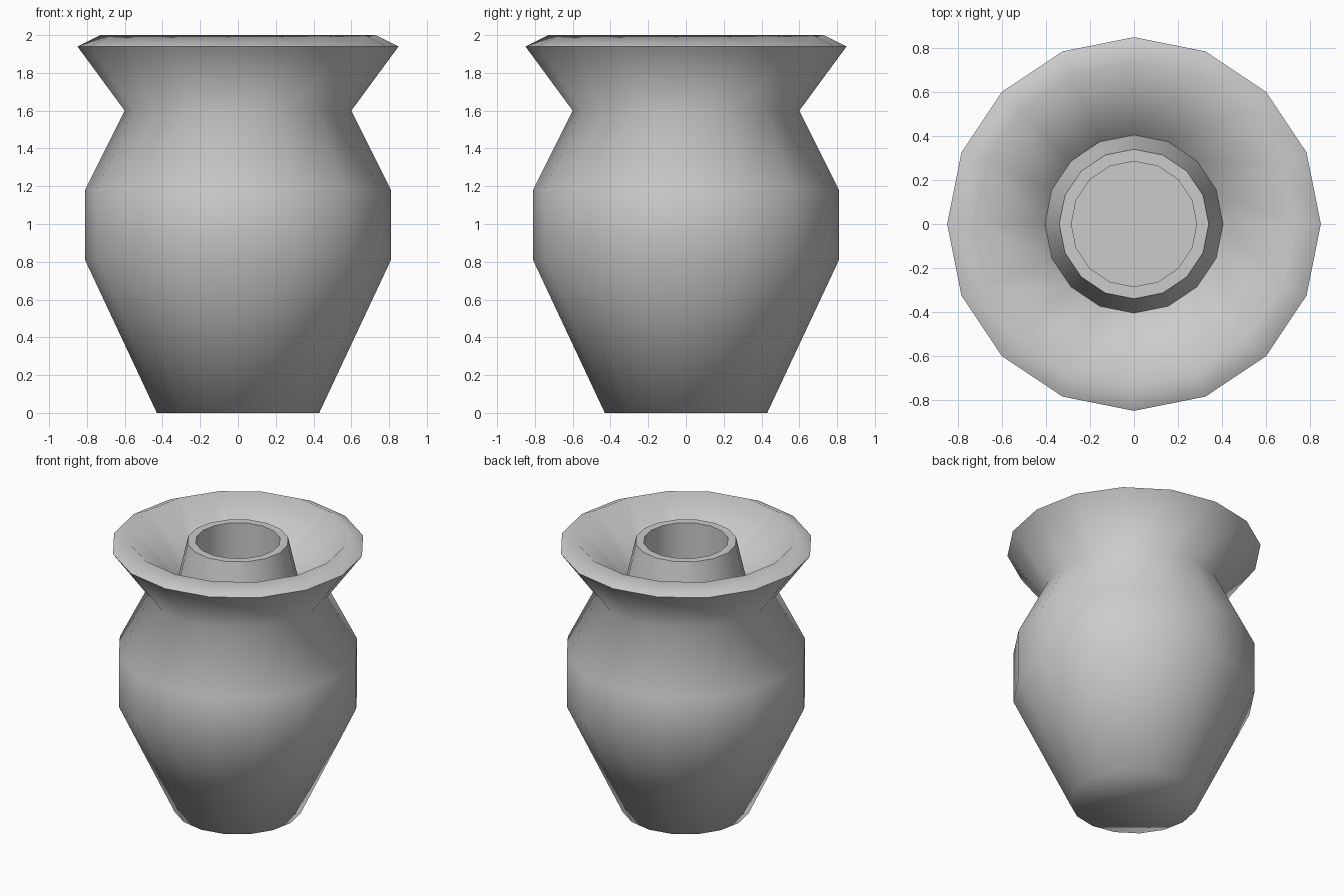
import bpy, bmesh, math

if "Cube" in bpy.data.objects:
    bpy.data.objects.remove(bpy.data.objects["Cube"])

SIDES = 16


def lathe(name, profile, sharp_angle):
    """Revolve a (radius, z) profile around z; both ends are capped flat."""
    bm = bmesh.new()
    rings = []
    for r, z in profile:
        rings.append([bm.verts.new((r * math.cos(2 * math.pi * i / SIDES),
                                    r * math.sin(2 * math.pi * i / SIDES), z))
                      for i in range(SIDES)])
    for low, high in zip(rings, rings[1:]):
        for i in range(SIDES):
            j = (i + 1) % SIDES
            bm.faces.new((low[i], low[j], high[j], high[i]))
    bm.faces.new(rings[0])
    bm.faces.new(rings[-1])
    bmesh.ops.recalc_face_normals(bm, faces=bm.faces)
    mesh = bpy.data.meshes.new(name)
    bm.to_mesh(mesh)
    bm.free()
    obj = bpy.data.objects.new(name, mesh)
    bpy.context.collection.objects.link(obj)
    bpy.ops.object.select_all(action='DESELECT')
    obj.select_set(True)
    bpy.context.view_layer.objects.active = obj
    bpy.ops.object.shade_smooth_by_angle(angle=math.radians(sharp_angle))
    return obj


# Outer wall: foot, belly, shoulder, neck, flared rim
outer = [(0.43, 0.0), (0.81, 0.81), (0.81, 1.18), (0.60, 1.60), (0.85, 1.94)]
# Bevelled lip and funnel inside the mouth
funnel = [(0.73, 2.0), (0.405, 1.68)]
# Tapered inner spout and its bore
spout = [(0.34, 1.97), (0.285, 1.97), (0.285, 1.60)]

lathe("vase", outer + funnel + spout, 75)
